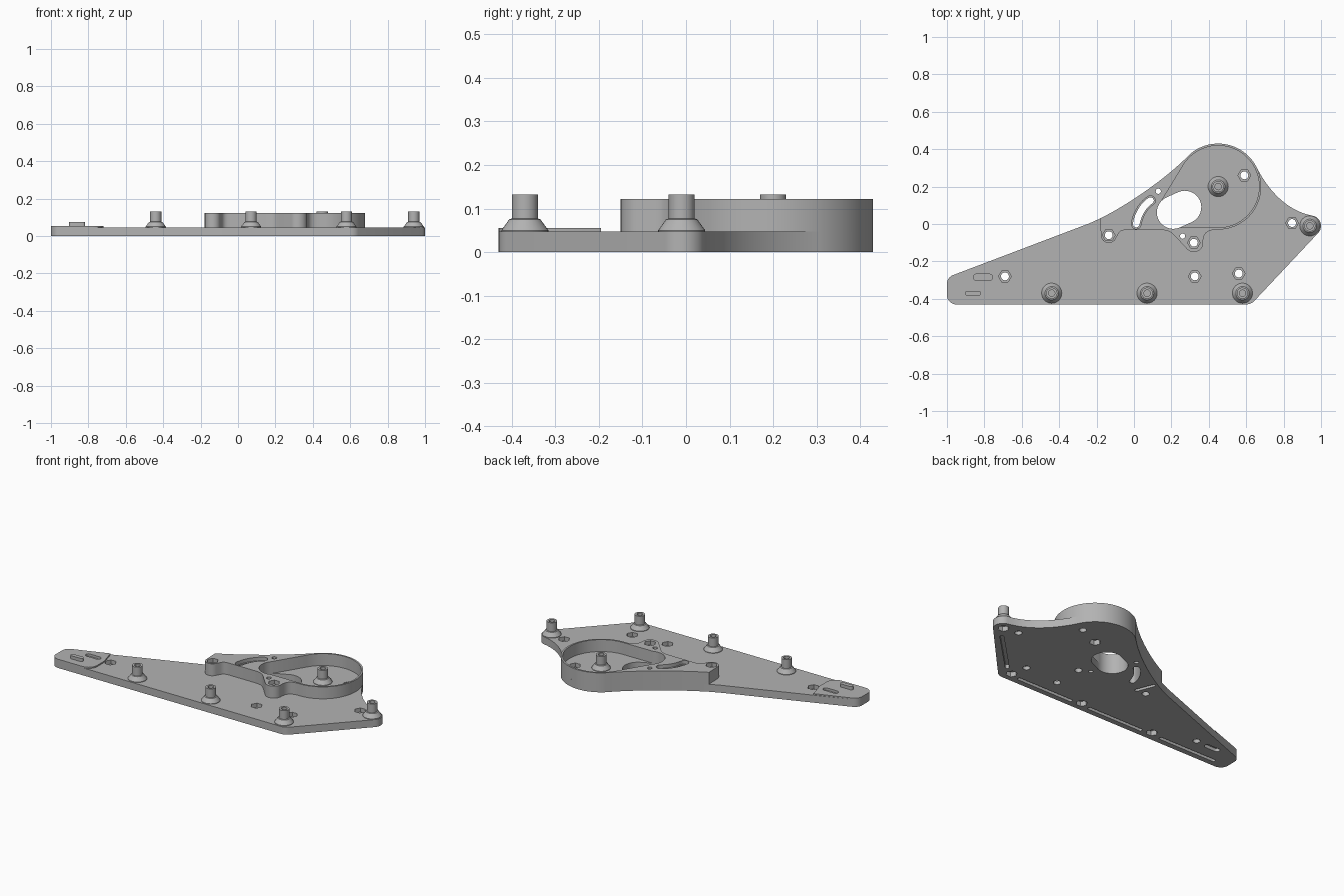
import bpy, bmesh, math
from mathutils import Vector
from mathutils.geometry import interpolate_bezier

if "Cube" in bpy.data.objects:
    bpy.data.objects.remove(bpy.data.objects["Cube"])

grey = bpy.data.materials.new("plain grey")
grey.use_nodes = True
COLOR = (0.45, 0.45, 0.45, 1)
grey.diffuse_color = COLOR
grey.node_tree.nodes["Principled BSDF"].inputs["Base Color"].default_value = COLOR

PLATE_TOP, WALL_TOP, PAD_TOP = 0.047, 0.122, 0.055
HUB, HUB_R = (0.45, 0.2), 0.23


def arc(center, r, a0, a1, n=16):
    return [(center[0] + r * math.cos(math.radians(a0 + (a1 - a0) * i / n)),
             center[1] + r * math.sin(math.radians(a0 + (a1 - a0) * i / n))) for i in range(n + 1)]


def circle(center, r, n=32):
    return arc(center, r, 0, 360, n)[:-1]


def bezier(a, b, c, d, n=16):
    pts = interpolate_bezier(*[Vector((*p, 0)) for p in (a, b, c, d)], n)
    return [(p.x, p.y) for p in pts]


def stadium(a, b, w):
    ang = math.degrees(math.atan2(b[1] - a[1], b[0] - a[0]))
    return arc(b, w / 2, ang - 90, ang + 90) + arc(a, w / 2, ang + 90, ang + 270)


def ribbon(path, w):
    """Constant-width slot following a path, with round ends."""
    p = [Vector(q) for q in path]
    left, right = [], []
    for i, q in enumerate(p):
        t = (p[min(i + 1, len(p) - 1)] - p[max(i - 1, 0)]).normalized()
        n = Vector((-t.y, t.x)) * w / 2
        left.append(tuple(q + n))
        right.append(tuple(q - n))
    a_end = math.degrees(math.atan2(p[-1].y - p[-2].y, p[-1].x - p[-2].x))
    a_start = math.degrees(math.atan2(p[1].y - p[0].y, p[1].x - p[0].x))
    return (right[:-1] + arc(path[-1], w / 2, a_end - 90, a_end + 90, 10)
            + left[::-1][1:-1] + arc(path[0], w / 2, a_start + 90, a_start + 270, 10)[:-1])


def prism(name, outline, z0, z1):
    clean = [p for i, p in enumerate(outline)
             if math.dist(p, outline[i - 1]) > 1e-4]
    bm = bmesh.new()
    face = bm.faces.new([bm.verts.new((x, y, z0)) for x, y in clean])
    up = bmesh.ops.extrude_face_region(bm, geom=[face])
    bmesh.ops.translate(bm, vec=(0, 0, z1 - z0),
                        verts=[v for v in up["geom"] if isinstance(v, bmesh.types.BMVert)])
    bmesh.ops.recalc_face_normals(bm, faces=bm.faces)
    return finish(name, bm)


def finish(name, bm):
    me = bpy.data.meshes.new(name)
    bm.to_mesh(me)
    bm.free()
    me.materials.append(grey)
    ob = bpy.data.objects.new(name, me)
    bpy.context.collection.objects.link(ob)
    return ob


def activate(ob):
    bpy.ops.object.select_all(action="DESELECT")
    ob.select_set(True)
    bpy.context.view_layer.objects.active = ob


def cut(targets, outline, z0, z1):
    cutter = prism("cutter", outline, z0, z1)
    cutter.hide_render = True
    for ob in targets:
        activate(ob)
        mod = ob.modifiers.new("cut", "BOOLEAN")
        mod.operation, mod.solver, mod.object = "DIFFERENCE", "EXACT", cutter
        bpy.ops.object.modifier_apply(modifier=mod.name)
    bpy.data.objects.remove(cutter)


# Base plate outline
back_sweep = bezier(arc(HUB, HUB_R, 130, 130, 1)[0], (0.18, 0.25), (-0.02, 0.11), (-0.18, 0.03))
shoulder = bezier((0.95, 0.045), (0.83, 0.07), (0.73, 0.16), arc(HUB, HUB_R, 25, 25, 1)[0])
tip_low = arc((-0.95, -0.38), 0.05, 180, 270, 8)
tip_high = arc((-0.95, -0.32), 0.05, 110, 180, 8)
outline = (tip_low + arc((0.6, -0.37), 0.06, 270, 315, 6) + arc((0.945, -0.01), 0.055, -45, 85, 12)
           + shoulder + arc(HUB, HUB_R, 25, 130, 40) + back_sweep + [(-0.24, 0.003)] + tip_high)
plate = prism("base_plate", outline, 0, PLATE_TOP)

# Raised housing with two screw bosses
housing_outline = (back_sweep + arc((-0.135, -0.06), 0.042, 180, 340, 14)
                   + bezier((-0.09, -0.065), (-0.08, -0.04), (-0.07, -0.032), (-0.04, -0.032), 6)
                   + bezier((0.14, -0.032), (0.19, -0.032), (0.2, -0.045), (0.22, -0.065), 6)
                   + arc((0.32, -0.1), 0.05, 225, 350, 14)
                   + bezier((0.37, -0.085), (0.375, -0.04), (0.4, -0.03), (0.45, -0.03), 6)
                   + arc(HUB, HUB_R, -90, 130, 64))
housing = prism("motor_housing", housing_outline, PLATE_TOP, WALL_TOP)
pocket = arc(HUB, HUB_R - 0.011, -90, 152, 64) + arc((0.205, 0.062), 0.082, 152, 270, 14)
cut([housing], pocket, 0.02, 0.2)

# Raised tip pad and its locating block
pad_outline = (tip_low + arc((-0.78, -0.37), 0.06, 270, 360, 8)
               + [(-0.72, -0.3), (-0.75, -0.195)] + tip_high)
pad = prism("tip_pad", pad_outline, PLATE_TOP, PAD_TOP)
prism("locating_block", stadium((-0.89, -0.37), (-0.83, -0.37), 0.026), PLATE_TOP, 0.075)

# Oval window and curved adjusting slot
window = arc((0.272, 0.09), 0.088, -65, 115) + arc((0.21, 0.062), 0.088, 115, 295)
cut([plate, housing], window, -0.1, 0.3)
slot_path = bezier((0.012, 0.0), (0.02, 0.05), (0.05, 0.1), (0.088, 0.125), 10)
cut([plate, housing], ribbon(slot_path, 0.036), -0.1, 0.3)
cut([housing], ribbon(slot_path, 0.052), 0.1, 0.3)

# Screw holes with hexagonal nut recesses
floor_holes = [(-0.69, -0.28), (0.325, -0.28), (0.56, -0.265), (0.845, 0.005), (0.59, 0.26)]
boss_holes = [(-0.135, -0.06), (0.32, -0.1)]
for group, parts, top in ((floor_holes, [plate], PLATE_TOP), (boss_holes, [plate, housing], WALL_TOP)):
    for c in group:
        cut(parts, circle(c, 0.021, 24), -0.1, 0.3)
        cut(parts[-1:], circle(c, 0.034, 6), top - 0.025, top + 0.1)
for c in [(0.13, 0.175), (0.26, -0.065)]:
    cut([plate, housing], circle(c, 0.014, 20), -0.1, 0.3)

# Underside grooves, nut recesses and tip slot
posts = [(-0.44, -0.37), (0.07, -0.37), (0.58, -0.37), (0.94, -0.01), HUB]
for c in posts:
    cut([plate], circle(c, 0.033, 6), -0.1, 0.03)
for a, b in [((-0.9, -0.385), (-0.52, -0.385)), ((-0.37, -0.385), (0, -0.385)),
             ((0.14, -0.385), (0.51, -0.385)), ((0.645, -0.33), (0.89, -0.085)),
             ((-0.07, -0.06), (-0.11, 0.04))]:
    cut([plate], stadium(a, b, 0.022), -0.1, 0.025)
tip_slot = stadium((-0.842, -0.285), (-0.773, -0.285), 0.034)
cut([plate], tip_slot, -0.1, 0.02)
cut([plate, pad], tip_slot, 0.04, 0.2)

# Hollow standoffs, lathed from one profile
PROFILE = [(0.054, 0.046), (0.054, 0.05), (0.036, 0.075), (0.03, 0.077), (0.03, 0.132),
           (0.017, 0.132), (0.017, 0.06), (0, 0.06)]
for i, (x, y) in enumerate(posts):
    bm = bmesh.new()
    verts = [bm.verts.new((r, 0, z)) for r, z in PROFILE]
    edges = [bm.edges.new(pair) for pair in zip(verts, verts[1:])]
    bmesh.ops.spin(bm, geom=verts + edges, cent=(0, 0, 0), axis=(0, 0, 1),
                   angle=math.tau, steps=32)
    bmesh.ops.remove_doubles(bm, verts=bm.verts, dist=1e-5)
    bmesh.ops.recalc_face_normals(bm, faces=bm.faces)
    post = finish(f"standoff_{i + 1}", bm)
    post.location = (x, y, 0)

# Smooth round walls, keep machined edges sharp
for ob in list(bpy.context.collection.objects):
    if ob.type == "MESH" and grey.name in ob.data.materials:
        activate(ob)
        bpy.ops.object.shade_smooth_by_angle(angle=math.radians(30))
